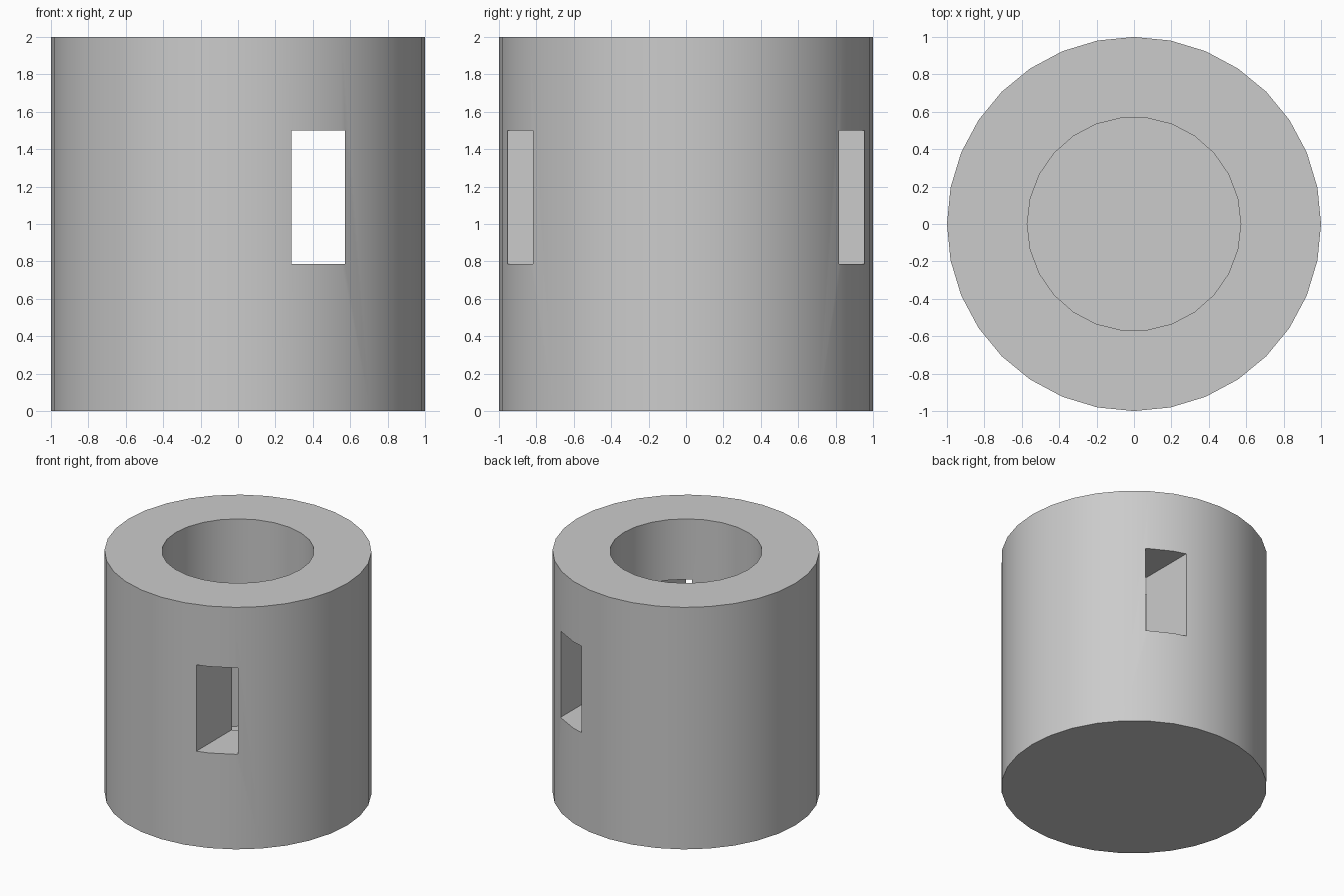
import bpy
from math import pi, radians

if "Cube" in bpy.data.objects:
    bpy.data.objects.remove(bpy.data.objects["Cube"], do_unlink=True)

RADIUS, HEIGHT = 1.0, 2.0
BORE_RADIUS, BORE_FLOOR = 0.571, 0.286
SLOT_X, SLOT_Z = (0.286, 0.572), (0.786, 1.5)

# One plain grey for the whole part
grey = bpy.data.materials.new("plain grey")
grey.use_nodes = True
colour = (0.6, 0.6, 0.6, 1)
grey.diffuse_color = colour
grey.node_tree.nodes["Principled BSDF"].inputs["Base Color"].default_value = colour


def cylinder(name, sides, radius, bottom, top):
    """Upright cylinder with a vertex on the x axis."""
    bpy.ops.mesh.primitive_cylinder_add(
        vertices=sides, radius=radius, depth=top - bottom,
        location=(0, 0, (bottom + top) / 2), rotation=(0, 0, pi / 2))
    bpy.context.object.name = name
    return bpy.context.object


def cut(target, cutter):
    """Subtract the cutter from the target, then discard it."""
    cutter.hide_render = True
    mod = target.modifiers.new(cutter.name, "BOOLEAN")
    mod.operation, mod.solver, mod.object = "DIFFERENCE", "EXACT", cutter
    bpy.ops.object.select_all(action="DESELECT")
    target.select_set(True)
    bpy.context.view_layer.objects.active = target
    bpy.ops.object.modifier_apply(modifier=mod.name)
    bpy.data.objects.remove(cutter, do_unlink=True)


# Solid round body
body = cylinder("slotted_sleeve", 32, RADIUS, 0, HEIGHT)
body.data.materials.append(grey)

# Blind bore from the top
cut(body, cylinder("bore_cutter", 26, BORE_RADIUS, BORE_FLOOR, HEIGHT + 0.2))

# Off-centre rectangular slot running front to back
bpy.ops.mesh.primitive_cube_add(
    size=1, location=(sum(SLOT_X) / 2, 0, sum(SLOT_Z) / 2))
slot = bpy.context.object
slot.name = "slot_cutter"
slot.scale = (SLOT_X[1] - SLOT_X[0], 3, SLOT_Z[1] - SLOT_Z[0])
cut(body, slot)

# Smooth round walls, crisp rims
bpy.ops.object.shade_smooth_by_angle(angle=radians(25))
